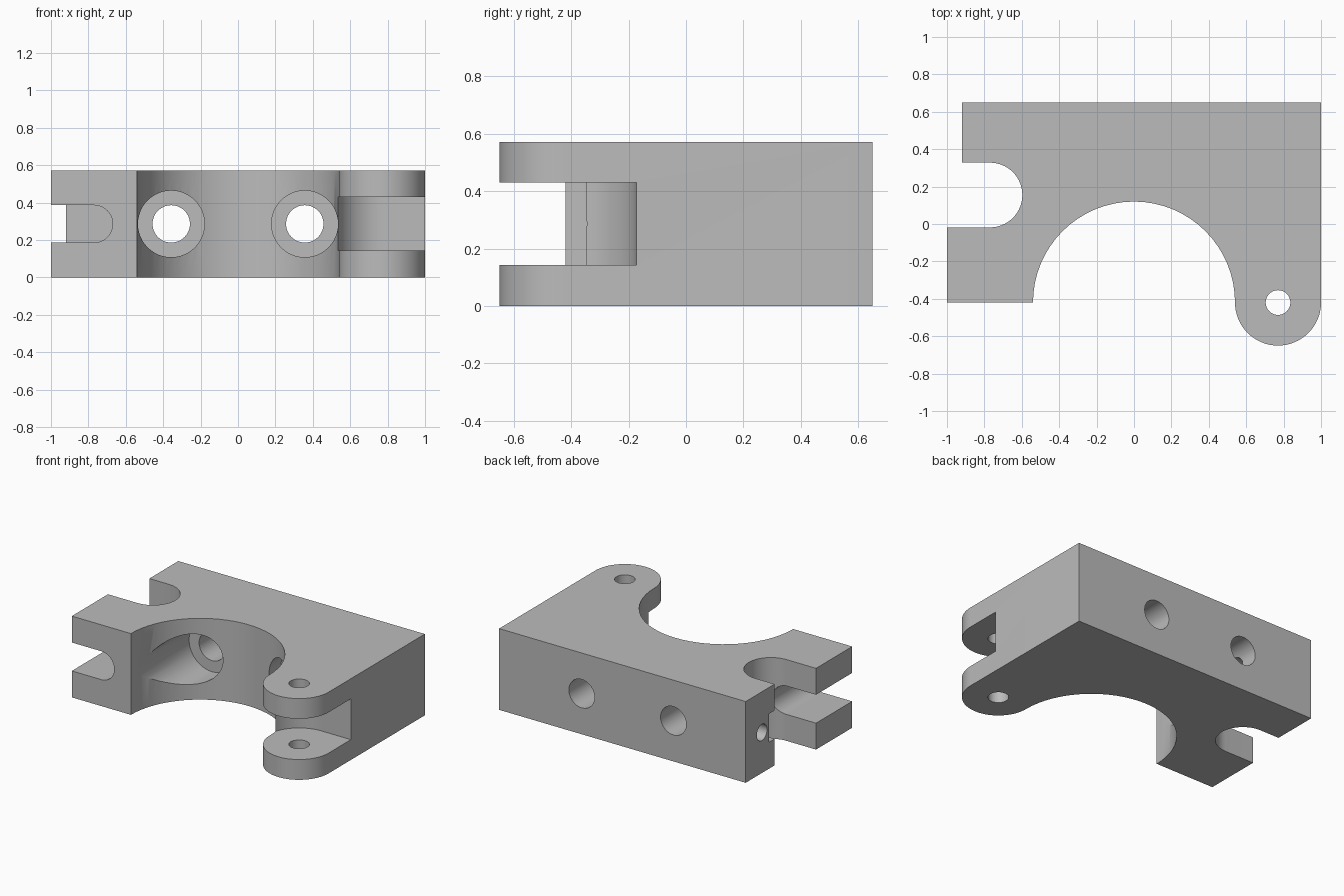
import bpy
import bmesh
from math import cos, sin, radians, pi
from mathutils import Matrix, Vector

HEIGHT = 0.572
MID = HEIGHT / 2
HINGE = (0.77, -0.42)

cube = bpy.data.objects.get("Cube")
if cube:
    bpy.data.objects.remove(cube, do_unlink=True)

grey = bpy.data.materials.new("plain_grey")
grey.use_nodes = True
grey.diffuse_color = (0.5, 0.5, 0.5, 1)
grey.node_tree.nodes["Principled BSDF"].inputs["Base Color"].default_value = (0.5, 0.5, 0.5, 1)


def arc(cx, cy, r, start, end, steps):
    """Points along an arc, angles in degrees."""
    angles = [radians(start + (end - start) * i / steps) for i in range(steps + 1)]
    return [(cx + r * cos(a), cy + r * sin(a)) for a in angles]


def make_object(name, bm):
    bmesh.ops.recalc_face_normals(bm, faces=bm.faces)
    mesh = bpy.data.meshes.new(name)
    bm.to_mesh(mesh)
    bm.free()
    mesh.materials.append(grey)
    obj = bpy.data.objects.new(name, mesh)
    bpy.context.collection.objects.link(obj)
    return obj


def extrude_profile(name, points, low, high, axis="Z"):
    """Prism from an outline: (x, y) raised along z, or (x, z) swept along y."""
    place = (lambda p: (p[0], p[1], low)) if axis == "Z" else (lambda p: (p[0], low, p[1]))
    offset = Vector((0, 0, high - low)) if axis == "Z" else Vector((0, high - low, 0))
    bm = bmesh.new()
    face = bm.faces.new([bm.verts.new(place(p)) for p in points])
    result = bmesh.ops.extrude_face_region(bm, geom=[face])
    moved = [v for v in result["geom"] if isinstance(v, bmesh.types.BMVert)]
    bmesh.ops.translate(bm, verts=moved, vec=offset)
    return make_object(name, bm)


def cylinder(name, radius, start, end, segments=48):
    a, b = Vector(start), Vector(end)
    turn = (b - a).to_track_quat("Z", "Y").to_matrix().to_4x4()
    bm = bmesh.new()
    bmesh.ops.create_cone(bm, cap_ends=True, segments=segments, radius1=radius, radius2=radius,
                          depth=(b - a).length, matrix=Matrix.Translation((a + b) / 2) @ turn)
    return make_object(name, bm)


# Clamp body: saddle bore, hinge ear, back block and side notch in one outline
outline = arc(0, -0.42, 0.54, 180, 0, 32)[:-1]
outline += arc(*HINGE, 0.23, 180, 360, 32)
outline += [(1, 0.65), (-0.92, 0.65), (-0.92, 0.328)]
outline += arc(-0.77, 0.155, 0.173, 90, -90, 32)
outline += [(-1, -0.018), (-1, -0.42)]
body = extrude_profile("clamp_body", outline, 0, HEIGHT)

cutters = []

# Hinge gap between the two ears, with a rounded inner corner
gap = arc(*HINGE, 0.247, 180, 90, 24) + [(1.2, HINGE[1] + 0.247), (1.2, -0.8), (0.523, -0.8)]
cutters.append(extrude_profile("hinge_gap", gap, 0.143, 0.43))

# Hinge pin hole
cutters.append(cylinder("pin_hole", 0.066, (*HINGE, -0.1), (*HINGE, HEIGHT + 0.1)))

# Round-ended bolt slot through the side arm
slot = arc(-0.77, MID, 0.1, -90, 90, 24) + [(-1.2, MID + 0.1), (-1.2, MID - 0.1)]
cutters.append(extrude_profile("arm_slot", slot, -0.6, 0.39, axis="Y"))

# Mounting bolt holes with counterbores opening into the saddle
for side in (-1, 1):
    x = side * 0.357
    cutters.append(cylinder("bolt_hole", 0.1, (x, -0.3, MID), (x, 0.8, MID)))
    cutters.append(cylinder("counterbore", 0.178, (x, -0.6, MID), (x, 0.22, MID)))

# Cross hole from the end of the back block into the nearer bolt hole
cutters.append(cylinder("cross_hole", 0.057, (-1.1, 0.47, MID), (-0.357, 0.47, MID), 32))

bpy.ops.object.select_all(action="DESELECT")
body.select_set(True)
bpy.context.view_layer.objects.active = body
for cutter in cutters:
    cutter.hide_render = True
    mod = body.modifiers.new(cutter.name, "BOOLEAN")
    mod.operation = "DIFFERENCE"
    mod.solver = "EXACT"
    mod.object = cutter
    bpy.ops.object.modifier_apply(modifier=mod.name)
    bpy.data.objects.remove(cutter, do_unlink=True)

bpy.ops.object.shade_smooth_by_angle(angle=pi / 6)
